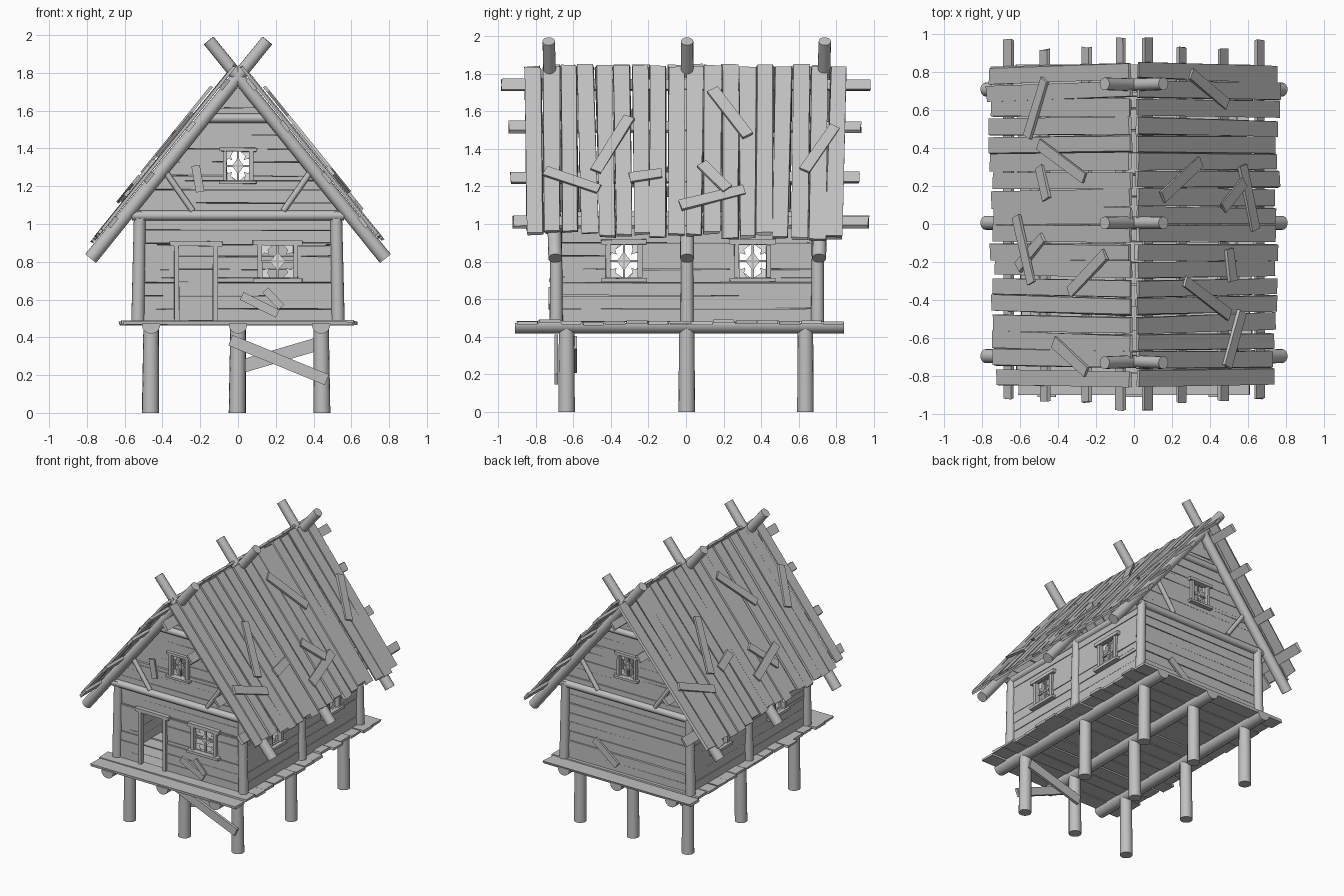
import bpy, bmesh, math, random
from mathutils import Vector as V, Matrix

random.seed(4)
if "Cube" in bpy.data.objects:
    bpy.data.objects.remove(bpy.data.objects["Cube"])


def material(name, value):
    m = bpy.data.materials.new(name)
    m.use_nodes = True
    m.diffuse_color = (value, value, value, 1)
    m.node_tree.nodes["Principled BSDF"].inputs["Base Color"].default_value = m.diffuse_color
    return m


WOOD, GLASS = material("weathered grey wood", 0.53), material("pale glass", 0.95)
X, Y, Z = V((1, 0, 0)), V((0, 1, 0)), V((0, 0, 1))
rnd = lambda a: random.uniform(-a, a)


def finish(bm, name, mat=WOOD, smooth=False):
    me = bpy.data.meshes.new(name)
    bm.to_mesh(me)
    bm.free()
    ob = bpy.data.objects.new(name, me)
    bpy.context.collection.objects.link(ob)
    me.materials.append(mat)
    if smooth:
        bpy.ops.object.select_all(action='DESELECT')
        ob.select_set(True)
        bpy.context.view_layer.objects.active = ob
        bpy.ops.object.shade_smooth_by_angle(angle=math.radians(40))


def board(bm, p, q, width, thick, normal, jitter=0.0):
    """Flat plank from p to q whose broad face looks along normal."""
    p, q = V(p), V(q)
    a = (q - p).normalized()
    side = V(normal).cross(a).normalized()
    n = a.cross(side)
    m = Matrix((a * (q - p).length, side * width, n * thick)).transposed().to_4x4()
    m.translation = (p + q) / 2
    for v in bmesh.ops.create_cube(bm, size=1, matrix=m)["verts"]:
        v.co += side * rnd(jitter) + a * rnd(jitter)


def log(bm, p, q, r, r2=None):
    p, q = V(p), V(q)
    m = (q - p).to_track_quat('Z', 'Y').to_matrix().to_4x4()
    m.translation = (p + q) / 2
    bmesh.ops.create_cone(bm, cap_ends=True, segments=16, radius1=r, radius2=r2 or r,
                          depth=(q - p).length, matrix=m)


# Stilts and the floor beams lying on them, beams hewn flat on top
stilts, beams = bmesh.new(), bmesh.new()
for x in (-0.46, 0, 0.44):
    log(beams, (x, -0.91, 0.468), (x, 0.84, 0.468), 0.049)
    for y in (-0.635, 0.004, 0.635):
        log(stilts, (x + rnd(.006), y, 0), (x, y, 0.45), 0.044, 0.041)
cut = bmesh.ops.bisect_plane(beams, geom=beams.verts[:] + beams.edges[:] + beams.faces[:],
                             plane_co=(0, 0, 0.473), plane_no=Z, clear_outer=True)
bmesh.ops.holes_fill(beams, edges=[e for e in cut["geom_cut"] if isinstance(e, bmesh.types.BMEdge)])
finish(stilts, "stilts", smooth=True)
finish(beams, "floor_beams", smooth=True)

# Crossed braces under the front
bm = bmesh.new()
board(bm, (-0.04, -0.69, 0.385), (0.47, -0.69, 0.175), 0.06, 0.02, -Y)
board(bm, (0.0, -0.59, 0.24), (0.44, -0.59, 0.37), 0.07, 0.02, -Y)
finish(bm, "stilt_braces")

# Floor planks
bm = bmesh.new()
count = 15
step = 1.74 / count
for i in range(count):
    y, z = -0.9 + step * (i + .5), 0.477 + rnd(.005)
    board(bm, (-0.61 + rnd(.02), y, z), (0.61 + rnd(.02), y, z + rnd(.004)), step - .006, 0.018, Z, .004)
finish(bm, "floor_planks")

# Corner and middle wall posts, with the plates they carry
posts, plates = bmesh.new(), bmesh.new()
for s in (-1, 1):
    for y in (-0.69, 0.006, 0.7):
        log(posts, (s * .53, y, 0.48), (s * .52, y, 1.05), 0.035, 0.031)
    log(plates, (s * .52, -0.72, 1.04), (s * .52, 0.72, 1.04), 0.026)
    log(plates, (-0.56, s * .7, 1.045), (0.56, s * .7, 1.045), 0.026)
    log(plates, (-0.16, s * .7, 1.56), (0.16, s * .7, 1.56), 0.024)
    for t in (-1, 1):
        log(plates, (t * .24, s * .71, 1.07), (t * .38, s * .71, 1.27), 0.016)
finish(posts, "wall_posts", smooth=True)
finish(plates, "wall_plates_and_braces", smooth=True)


# Plank walls: rows of boards interrupted by openings (u0, u1, z0, z1)
def wall(name, origin, u, n, rows, openings):
    bm = bmesh.new()
    for z0, z1, half in rows:
        cuts = sorted({z0, z1} | {c for o in openings for c in o[2:] if z0 < c < z1})
        lean = rnd(.005)
        for a, b in zip(cuts, cuts[1:]):
            mid, start = (a + b) / 2, -half
            gap = .002 if b == z1 else 0
            holes = sorted(o for o in openings if o[2] < mid < o[3])
            for end, nxt in [(o[0], o[1]) for o in holes] + [(half, half)]:
                if end - start > .01:
                    c = V(origin) + n * lean + Z * (mid - gap / 2)
                    board(bm, c + u * start, c + u * end, b - a - gap, 0.022, n, .003)
                start = nxt
    finish(bm, name)


def rows(z0, z1, count, half):
    h = (z1 - z0) / count
    return [(z0 + i * h, z0 + (i + 1) * h, half(z0 + (i + .5) * h)) for i in range(count)]


SLOPE = 1.234
ridge = 1.78
gable = rows(1.04, 1.76, 10, lambda z: (ridge - z) / SLOPE)
low = rows(0.48, 1.04, 8, lambda z: 0.52)
attic = (-0.07, 0.07, 1.23, 1.385)
door = (-0.325, -0.12, 0.48, 0.885)
front_window = (0.115, 0.305, 0.715, 0.89)
side_windows = [(-0.415, -0.245, 0.715, 0.89), (0.27, 0.44, 0.715, 0.89)]
wall("front_wall", (0, -0.685, 0), X, -Y, low + gable, [attic, door, front_window])
wall("back_wall", (0, 0.685, 0), X, Y, low + gable, [attic])
for s, name in ((1, "left_wall"), (-1, "right_wall")):
    wall(name, (s * .515, 0, 0), Y, X * s, rows(0.48, 1.04, 8, lambda z: 0.69), side_windows)


# Opening frames with broken panes
frames, glass = bmesh.new(), bmesh.new()


def frame(origin, u, n, opening, window=True, t=0.026):
    u0, u1, z0, z1 = opening
    P = lambda a, z, d=.014: V(origin) + u * a + Z * z + n * d
    for a in (u0, u1):
        board(frames, P(a, z0), P(a, z1), t, 0.035, n, .002)
    e = t * 1.4
    board(frames, P(u0 - e, z1 + t / 2), P(u1 + e, z1 + t / 2 + rnd(.004)), t, 0.045, n, .002)
    if not window:
        return
    board(frames, P(u0 - e, z0 - t / 2), P(u1 + e, z0 - t / 2), t * .8, 0.06, n, .002)
    um, zm = (u0 + u1) / 2, (z0 + z1) / 2
    board(frames, P(um, z0, 0), P(um, z1, 0), t * .45, 0.012, n)
    board(frames, P(u0, zm, 0), P(u1, zm, 0), t * .45, 0.012, n)
    for a in (u0, u1):
        for z in (z0, z1):
            # jagged shard left in each pane's outer corner, plus one at the bar
            du, dz = um - a, zm - z
            f, g = random.uniform(.5, .95), random.uniform(.4, .9)
            shard = [(0, 0), (f, 0), (.45, .3), (.55, .6), (.25, .5), (0, g)]
            chip = [(1, 1), (.55, 1), (.8, .7), (1, .4)]
            for pts in (shard, chip):
                glass.faces.new([glass.verts.new(P(a + du * p, z + dz * q, 0)) for p, q in pts])


frame((0, -0.685, 0), X, -Y, attic, t=.02)
frame((0, 0.685, 0), X, Y, attic, t=.02)
frame((0, -0.685, 0), X, -Y, front_window)
frame((0, -0.685, 0), X, -Y, door, window=False)
for s in (-1, 1):
    for o in side_windows:
        frame((s * .515, 0, 0), Y, X * s, o)
finish(frames, "door_and_window_frames")
finish(glass, "broken_panes", GLASS)

# Loose boards nailed to the end walls
bm = bmesh.new()
board(bm, (0.02, -0.71, 0.62), (0.21, -0.71, 0.525), 0.045, 0.015, -Y)
board(bm, (0.145, -0.725, 0.65), (0.23, -0.725, 0.56), 0.04, 0.012, -Y)
board(bm, (-0.225, -0.71, 1.31), (-0.2, -0.71, 1.17), 0.045, 0.015, -Y)
board(bm, (0.27, 0.71, 0.69), (0.08, 0.71, 0.54), 0.05, 0.015, Y)
finish(bm, "wall_patch_boards")

# Rafters crossing above the ridge
bm = bmesh.new()
for top, foot in ((-0.73, -0.695), (0.006, 0.006), (0.738, 0.708)):
    for s in (-1, 1):
        log(bm, (-s * .155, top, ridge + .155 * SLOPE), (s * .78, foot, ridge - .78 * SLOPE), 0.033, 0.037)
finish(bm, "rafters", smooth=True)


# Roof skin: purlins, boards and patches on each slope, lifted straight up off the rafter line
def on_roof(s, x, y, lift):
    return V((s * x, y, ridge - x * SLOPE + lift))


purlins, boards, patches = bmesh.new(), bmesh.new(), bmesh.new()
patch_ends = {
    1: [(.3, .79, .49, .63), (.35, .33, .15, .14), (.57, .31, .64, -.03), (.47, .08, .58, .22),
        (.5, -.13, .52, -.3), (.27, -.3, .5, -.48), (.57, -.46, .49, -.75)],
    -1: [(.47, .76, .56, .46), (.5, .42, .26, .24), (.5, .3, .46, .13), (.62, .04, .54, -.31),
         (.48, -.07, .61, -.23), (.15, -.16, .34, -.36), (.42, -.62, .25, -.78)]}
count = 18
step = 1.72 / count
for s in (-1, 1):
    normal = V((s * SLOPE, 0, 1))
    for x, y0, y1 in ((.07, -.98, .98), (.25, -.94, .93), (.47, -.93, .92), (.66, -.92, .97)):
        board(purlins, on_roof(s, x, y0, .045), on_roof(s, x, y1, .045), 0.065, 0.02, normal, .005)
    for i in range(count):
        y = -0.865 + step * (i + .5)
        lift = .079 + rnd(.005)
        board(boards, on_roof(s, .018 + rnd(.005), y + rnd(.004), lift),
              on_roof(s, .745 + .02 * y + rnd(.012), y * .975 + rnd(.01), lift),
              step - .01, 0.016, normal, .006)
    for k, (x0, y0, x1, y1) in enumerate(patch_ends[s]):
        d = .108 + .012 * (k % 2)
        board(patches, on_roof(s, x0, y0, d), on_roof(s, x1, y1, d), 0.06, 0.016, normal, .004)
finish(purlins, "purlins")
finish(boards, "roof_boards")
finish(patches, "roof_patch_boards")
